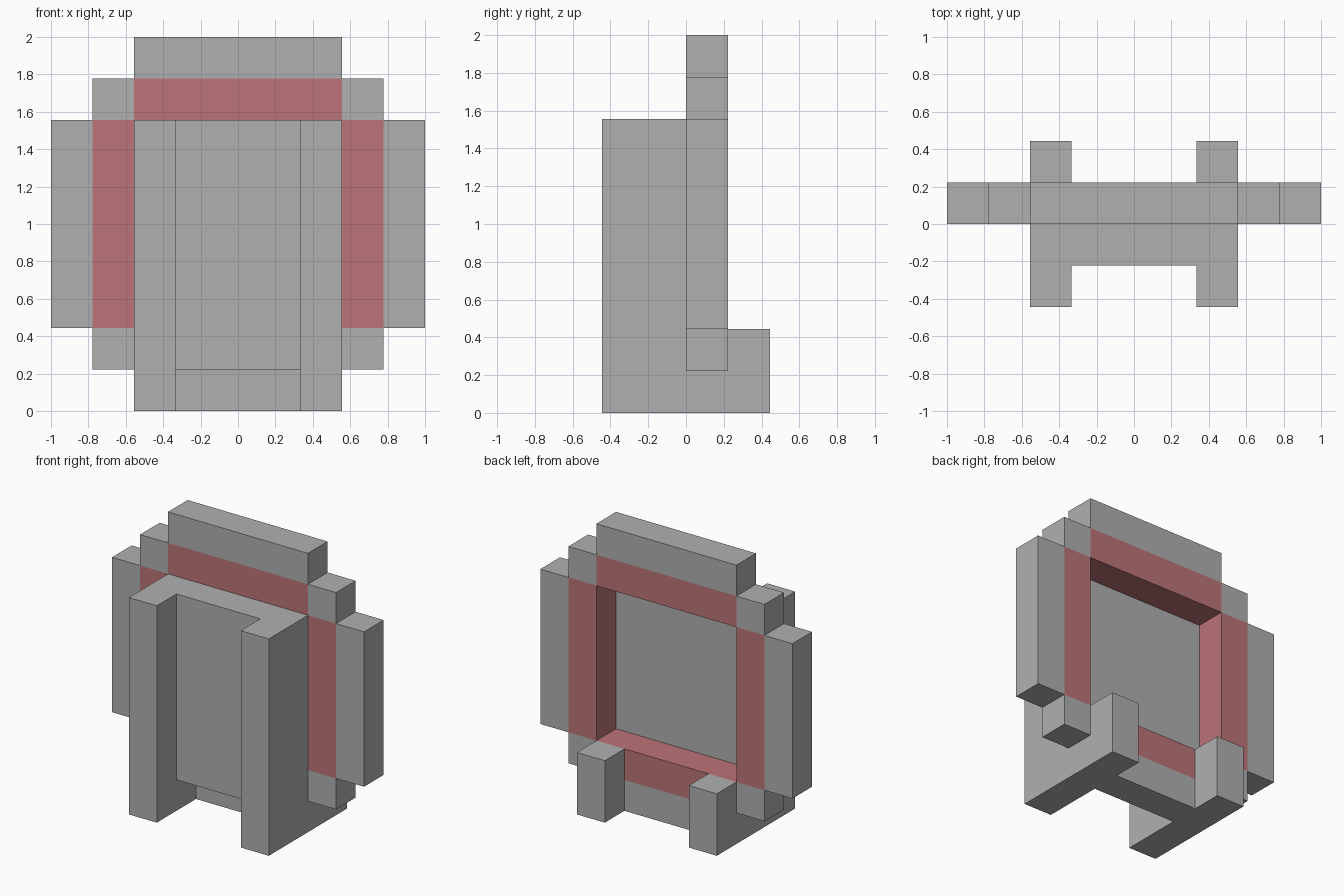
import bpy
import bmesh

cube = bpy.data.objects.get("Cube")
if cube:
    bpy.data.objects.remove(cube, do_unlink=True)

U = 2 / 9  # one block of the modelling grid


def make_material(name, rgb):
    mat = bpy.data.materials.new(name)
    mat.use_nodes = True
    mat.diffuse_color = (*rgb, 1)
    mat.node_tree.nodes["Principled BSDF"].inputs["Base Color"].default_value = (*rgb, 1)
    return mat


GREY = make_material("stone grey", (0.434, 0.434, 0.434))
RED = make_material("dusty red", (0.50, 0.174, 0.186))


def prism(name, x0, x1, profile, mat):
    """Extrude a side profile of (y, z) grid points from x0 to x1."""
    bm = bmesh.new()
    face = bm.faces.new([bm.verts.new((x0 * U, y * U, z * U)) for y, z in profile])
    moved = bmesh.ops.extrude_face_region(bm, geom=[face])["geom"]
    verts = [v for v in moved if isinstance(v, bmesh.types.BMVert)]
    bmesh.ops.translate(bm, verts=verts, vec=((x1 - x0) * U, 0, 0))
    bmesh.ops.recalc_face_normals(bm, faces=bm.faces[:])
    mesh = bpy.data.meshes.new(name)
    bm.to_mesh(mesh)
    bm.free()
    mesh.materials.append(mat)
    obj = bpy.data.objects.new(name, mesh)
    bpy.context.collection.objects.link(obj)
    return obj


def box(name, x0, x1, y0, y1, z0, z1, mat):
    return prism(name, x0, x1, [(y0, z0), (y1, z0), (y1, z1), (y0, z1)], mat)


# Front panel and the bars across the frame
box("front_panel", -1.5, 1.5, -1, 0, 1, 7, GREY)
box("base_crossbar", -1.5, 1.5, 0, 1, 0, 1, GREY)
box("lower_frame_bar", -2.5, 2.5, 0, 1, 1, 2, RED)
box("upper_frame_bar", -2.5, 2.5, 0, 1, 7, 8, RED)
box("top_cap", -2.5, 2.5, 0, 1, 8, 9, GREY)

# Parts repeated on both sides
COLUMN = [(-2, 0), (2, 0), (2, 2), (1, 2), (1, 1), (0, 1), (0, 7), (-2, 7)]
for side, s in (("left", 1), ("right", -1)):
    prism(f"{side}_column_and_foot", s * 1.5, s * 2.5, COLUMN, GREY)
    box(f"{side}_frame_bar", s * 2.5, s * 3.5, 0, 1, 2, 7, RED)
    box(f"{side}_lower_corner", s * 2.5, s * 3.5, 0, 1, 1, 2, GREY)
    box(f"{side}_upper_corner", s * 2.5, s * 3.5, 0, 1, 7, 8, GREY)
    box(f"{side}_outer_rim", s * 3.5, s * 4.5, 0, 1, 2, 7, GREY)
